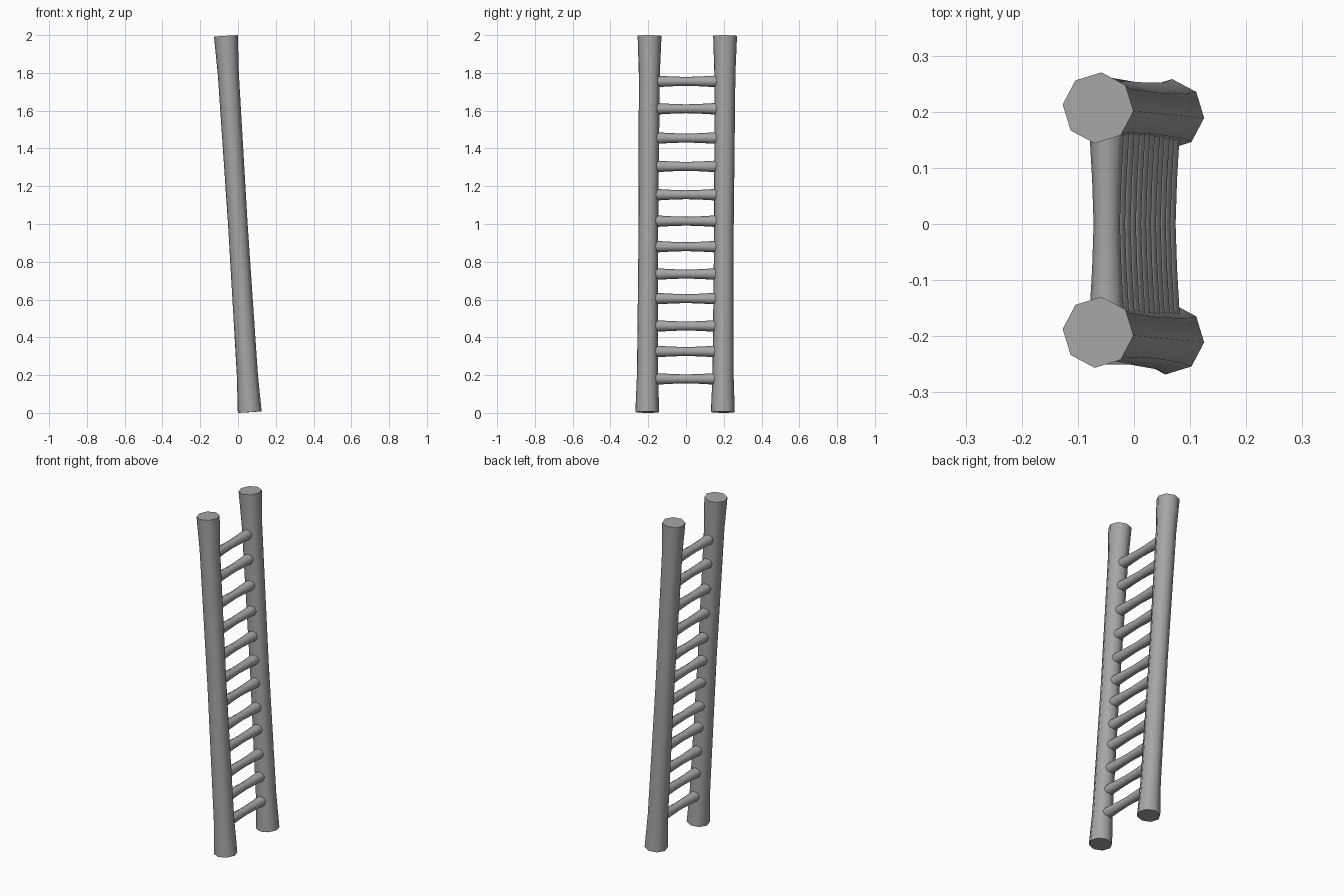
import bpy, bmesh, math
from mathutils import Vector

if "Cube" in bpy.data.objects:
    bpy.data.objects.remove(bpy.data.objects["Cube"], do_unlink=True)

SIDES = 8
grey = bpy.data.materials.new("plain grey")
grey.use_nodes = True
grey.diffuse_color = (0.38, 0.38, 0.38, 1)
grey.node_tree.nodes["Principled BSDF"].inputs["Base Color"].default_value = grey.diffuse_color


def pole(name, start, end, profile):
    """Octagonal pole from start to end; profile lists (fraction along, radius)."""
    start, end = Vector(start), Vector(end)
    turn = (end - start).to_track_quat("Z", "Y")
    bm = bmesh.new()
    rings = []
    for t, r in profile:
        centre = start.lerp(end, t)
        angles = [math.tau * i / SIDES for i in range(SIDES)]
        rings.append([bm.verts.new(centre + turn @ Vector((r * math.cos(a), r * math.sin(a), 0)))
                      for a in angles])
    for low, high in zip(rings, rings[1:]):
        for i in range(SIDES):
            j = (i + 1) % SIDES
            bm.faces.new((low[i], low[j], high[j], high[i]))
    bm.faces.new(rings[0][::-1])
    bm.faces.new(rings[-1])
    bmesh.ops.recalc_face_normals(bm, faces=bm.faces[:])
    mesh = bpy.data.meshes.new(name)
    bm.to_mesh(mesh)
    bm.free()
    mesh.materials.append(grey)
    obj = bpy.data.objects.new(name, mesh)
    bpy.context.collection.objects.link(obj)
    bpy.ops.object.select_all(action="DESELECT")
    obj.select_set(True)
    bpy.context.view_layer.objects.active = obj
    bpy.ops.object.shade_smooth_by_angle(angle=math.radians(60))
    return obj


# Leaning side rails, flared at both ends
rail_profile = [(0, 0.0635), (0.1, 0.056), (0.5, 0.052), (0.9, 0.056), (1, 0.0635)]
for name, side in (("front_rail", -1), ("back_rail", 1)):
    y = 0.2 * side
    pole(name, (0.062, y - 0.005, 0.004), (-0.064, y + 0.007, 1.996), rail_profile)

# Rungs, thinner in the middle, following the lean of the rails
rung_profile = [(0, 0.032), (0.12, 0.03), (0.3, 0.026), (0.5, 0.0235),
                (0.7, 0.026), (0.88, 0.03), (1, 0.032)]
heights = [0.18, 0.325, 0.46, 0.605, 0.735, 0.88, 1.015, 1.155, 1.305, 1.455, 1.61, 1.755]
for n, z in enumerate(heights, 1):
    x = 0.062 - 0.063 * z
    pole(f"rung_{n}", (x, -0.195, z), (x, 0.195, z), rung_profile)
